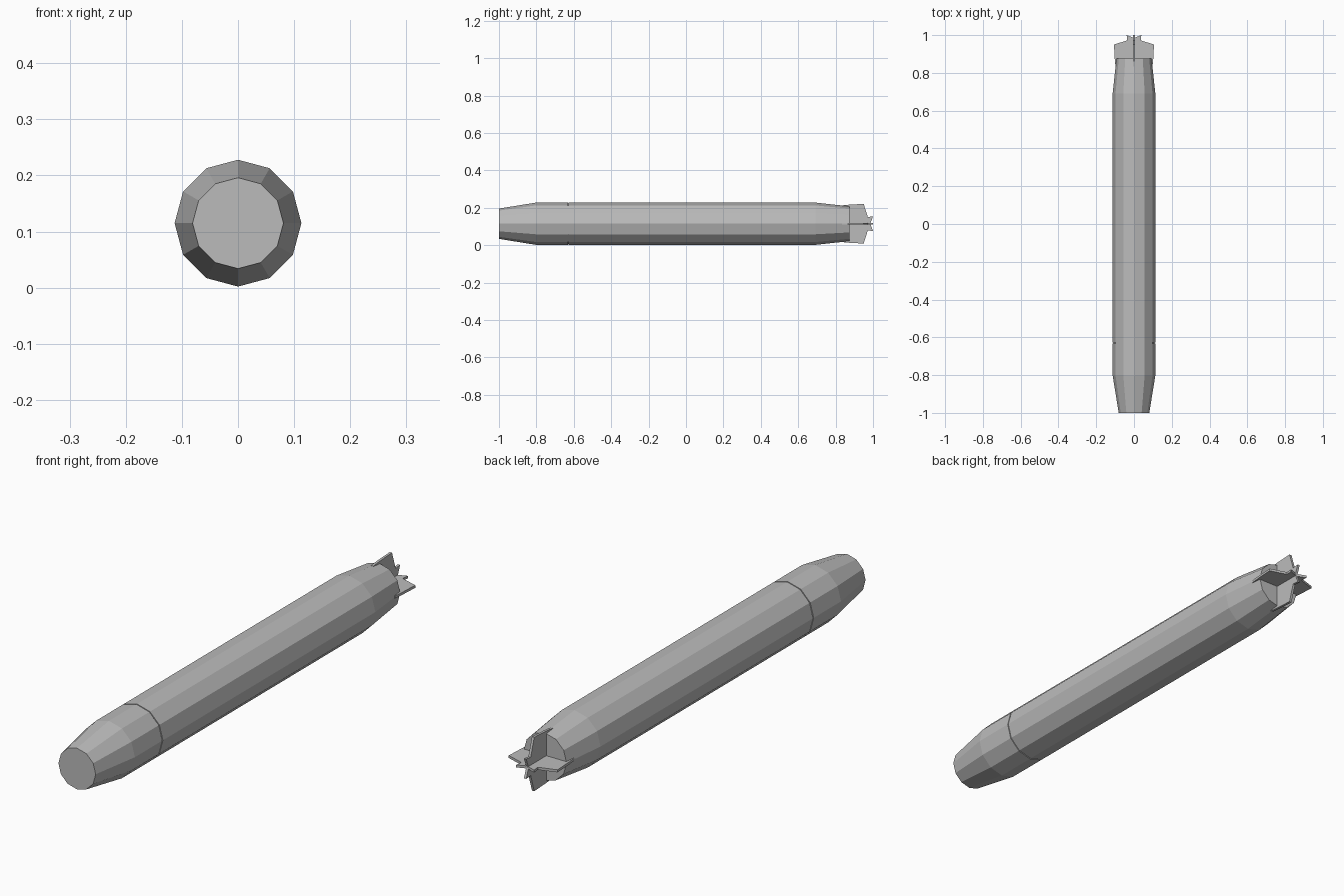
import bpy, bmesh, math

if "Cube" in bpy.data.objects:
    bpy.data.objects.remove(bpy.data.objects["Cube"])

CZ, SIDES = 0.115, 12

grey = bpy.data.materials.new("grey metal")
grey.diffuse_color = (0.5, 0.5, 0.5, 1)
grey.use_nodes = True
grey.node_tree.nodes["Principled BSDF"].inputs["Base Color"].default_value = grey.diffuse_color


def finish(name, bm):
    bmesh.ops.recalc_face_normals(bm, faces=bm.faces)
    mesh = bpy.data.meshes.new(name)
    bm.to_mesh(mesh)
    bm.free()
    mesh.materials.append(grey)
    obj = bpy.data.objects.new(name, mesh)
    bpy.context.collection.objects.link(obj)
    return obj


def lathe(name, profile):
    """Closed faceted body along y from (y, radius) stations."""
    bm = bmesh.new()
    rings = []
    for y, r in profile:
        angles = [2 * math.pi * i / SIDES for i in range(SIDES)]
        rings.append([bm.verts.new((r * math.cos(a), y, CZ + r * math.sin(a)))
                      for a in angles])
    for a, b in zip(rings, rings[1:]):
        for i in range(SIDES):
            j = (i + 1) % SIDES
            bm.faces.new((a[i], a[j], b[j], b[i]))
    bm.faces.new(rings[0])
    bm.faces.new(rings[-1])
    return finish(name, bm)


def fin(name, angle, half=0.005):
    """Flat tail fin with a stepped, notched trailing edge, turned about y."""
    outline = [(0, 0.86), (0.09, 0.835), (0.098, 0.835), (0.102, 0.875),
               (0.106, 0.95), (0.036, 0.972), (0.039, 1.0), (0, 0.985)]
    bm = bmesh.new()
    c, s = math.cos(angle), math.sin(angle)
    sides = [[bm.verts.new((r * c - t * s, y, CZ + r * s + t * c))
              for r, y in outline] for t in (-half, half)]
    n = len(outline)
    for i in range(n):
        j = (i + 1) % n
        bm.faces.new((sides[0][i], sides[0][j], sides[1][j], sides[1][i]))
    for side in sides:
        bm.faces.new(side)
    return finish(name, bm)


# Blunt nose section, with a narrow recessed seam before the main hull
lathe("nose_section", [(-1.0, 0.081), (-0.802, 0.113), (-0.632, 0.113)])
lathe("seam_ring", [(-0.634, 0.109), (-0.626, 0.109)])

# Long hull tapering towards the tail
lathe("main_hull", [(-0.628, 0.113), (0.692, 0.113), (0.875, 0.093)])

# Cross of four tail fins
for k, label in enumerate(("right", "top", "left", "bottom")):
    fin("tail_fin_" + label, k * math.pi / 2)
